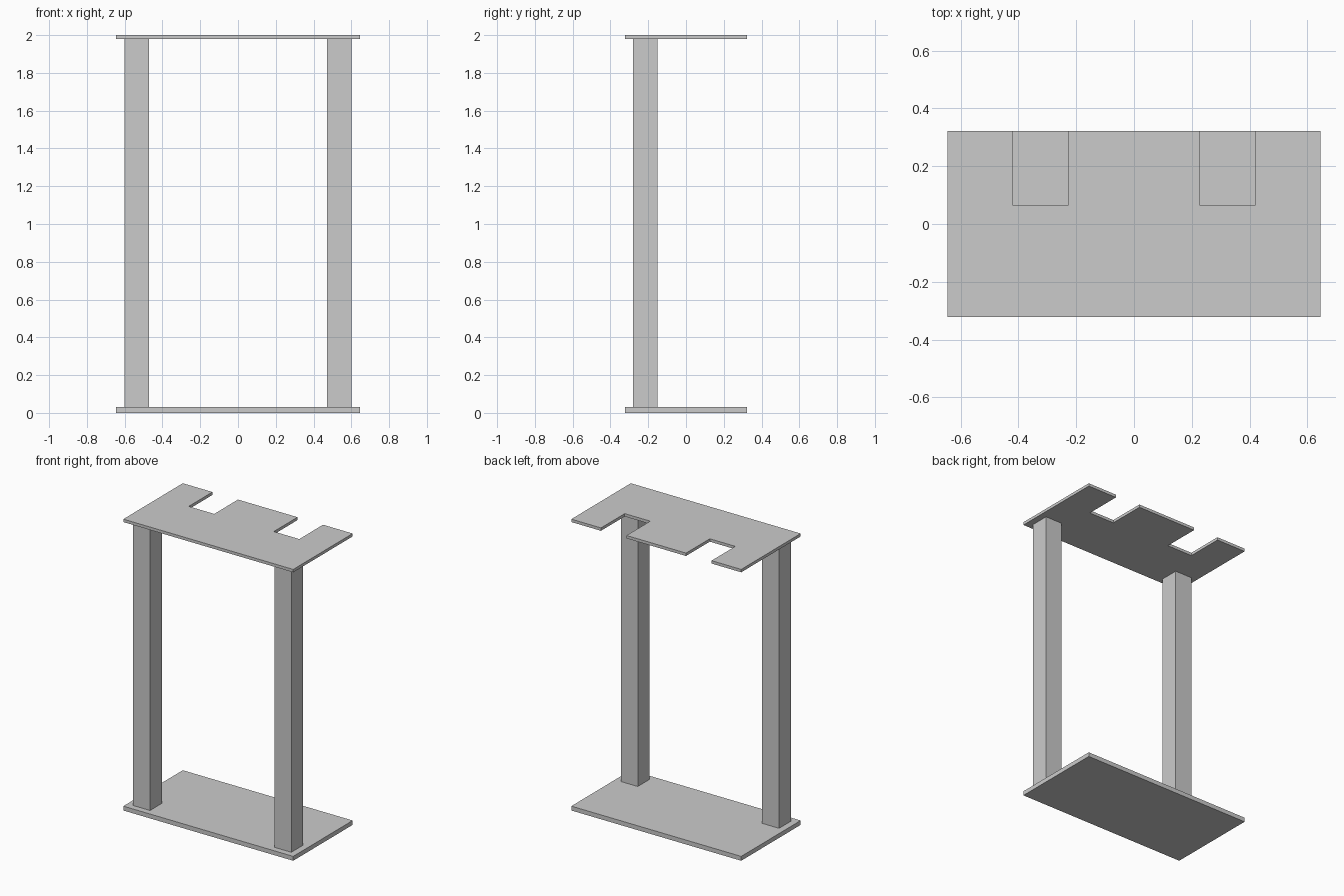
import bpy, bmesh

if "Cube" in bpy.data.objects:
    bpy.data.objects.remove(bpy.data.objects["Cube"])

W, D = 0.645, 0.3225      # half width and half depth of the plates
BASE_T, TOP_T = 0.03, 0.02


def prism(name, outline, z0, z1):
    """Extrude a flat xy outline from z0 to z1."""
    bm = bmesh.new()
    face = bm.faces.new([bm.verts.new((x, y, z0)) for x, y in outline])
    ext = bmesh.ops.extrude_face_region(bm, geom=[face])
    verts = [g for g in ext["geom"] if isinstance(g, bmesh.types.BMVert)]
    bmesh.ops.translate(bm, verts=verts, vec=(0, 0, z1 - z0))
    bmesh.ops.recalc_face_normals(bm, faces=bm.faces)
    mesh = bpy.data.meshes.new(name)
    bm.to_mesh(mesh)
    bm.free()
    obj = bpy.data.objects.new(name, mesh)
    bpy.context.collection.objects.link(obj)
    return obj


def rect(x0, x1, y0, y1):
    return [(x0, y0), (x1, y0), (x1, y1), (x0, y1)]


# Base plate
prism("base_plate", rect(-W, W, -D, D), 0, BASE_T)

# Top plate with two square notches in the back edge
notch_in, notch_out, notch_y = 0.226, 0.42, 0.065
right = [(W, -D), (W, D), (notch_out, D), (notch_out, notch_y),
         (notch_in, notch_y), (notch_in, D)]
left = [(-x, y) for x, y in reversed(right)]
prism("top_plate", right + left, 2 - TOP_T, 2)

# Front posts
for side, name in ((-1, "left_post"), (1, "right_post")):
    cx = side * 0.5365
    prism(name, rect(cx - 0.0645, cx + 0.0645, -0.28, -0.151), BASE_T, 2 - TOP_T)
